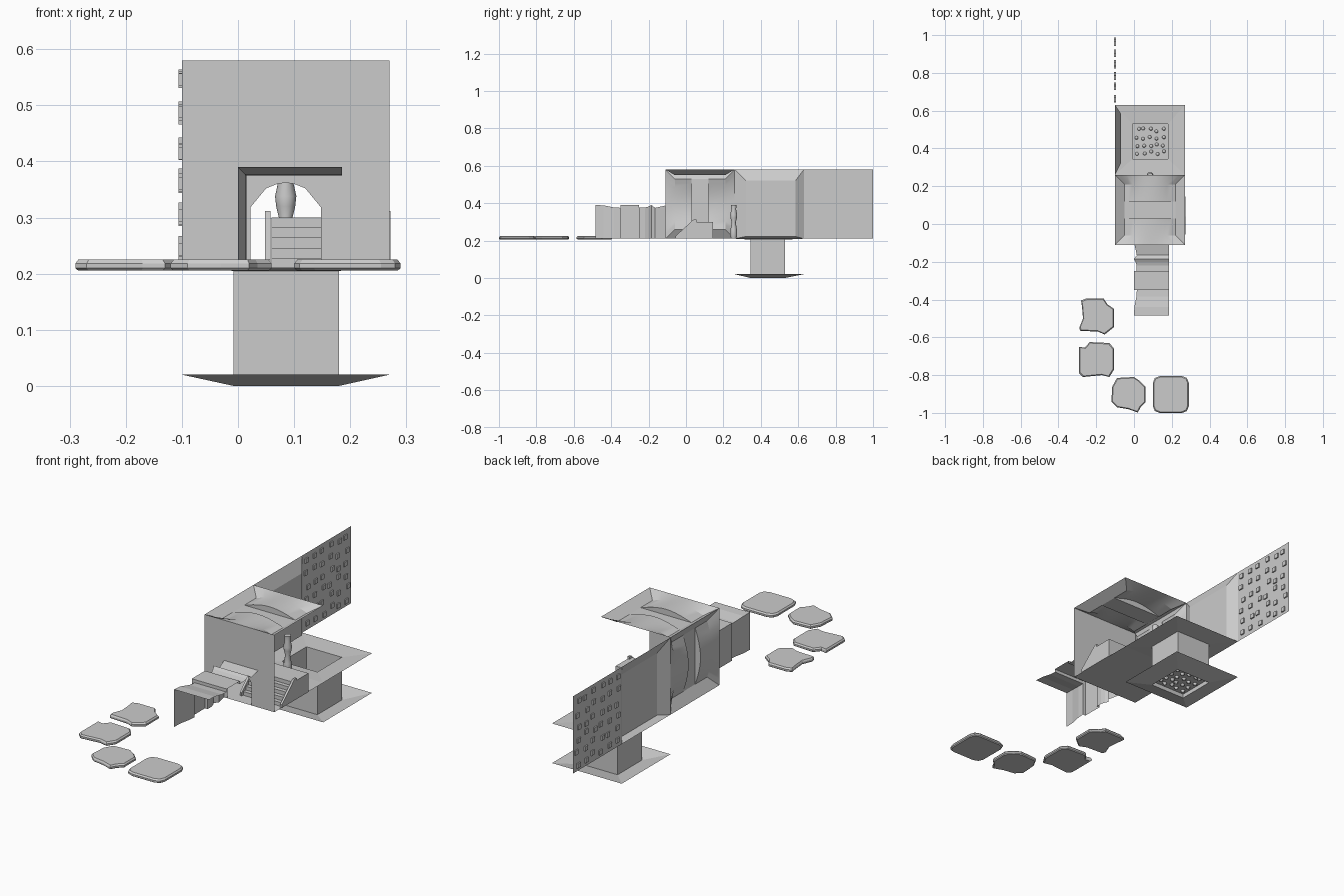
import bpy, bmesh, math, random

if "Cube" in bpy.data.objects:
    bpy.data.objects.remove(bpy.data.objects["Cube"])

random.seed(4)
X0, X1, Z0, Z1 = -0.10, 0.27, 0.21, 0.58   # tile extents
Y0, Y1, Y2, Y3 = -0.11, 0.26, 0.63, 1.0    # room boundaries along y
S = 0.37                                   # tile size


def make(name, verts, faces, smooth=None):
    me = bpy.data.meshes.new(name)
    me.from_pydata(verts, [], faces)
    ob = bpy.data.objects.new(name, me)
    bpy.context.collection.objects.link(ob)
    if smooth:
        bpy.context.view_layer.objects.active = ob
        ob.select_set(True)
        bpy.ops.object.shade_smooth_by_angle(angle=math.radians(smooth))
        ob.select_set(False)
    return ob


def rect(xa, xb, ya, yb, z):
    return [(xa, ya, z), (xb, ya, z), (xb, yb, z), (xa, yb, z)]


def loft(name, rings, cap0=False, cap1=False, closed=True, smooth=None):
    n = len(rings[0])
    verts = [p for r in rings for p in r]
    faces = [(k*n + i, k*n + (i+1) % n, (k+1)*n + (i+1) % n, (k+1)*n + i)
             for k in range(len(rings)-1) for i in range(n if closed else n-1)]
    if cap0:
        faces.append(tuple(reversed(range(n))))
    if cap1:
        faces.append(tuple(range(len(verts)-n, len(verts))))
    return make(name, verts, faces, smooth)


def prism_x(name, profile, xa, xb):
    return loft(name, [[(xa, y, z) for y, z in profile], [(xb, y, z) for y, z in profile]], True, True)


# Stepping stones: rounded outlines with chipped edges
outlines = [
    (-.2, -.49, [(-.08, .085), (-.055, .095), (.04, .095), (.06, .065), (.095, .04), (.095, -.055),
                 (.045, -.095), (.01, -.08), (-.085, -.075), (-.09, -.06), (-.07, -.01), (-.075, .05)]),
    (-.2, -.72, [(-.09, .07), (-.06, .065), (-.035, .095), (.07, .09), (.095, .06), (.095, -.05),
                 (.07, -.09), (.03, -.08), (-.07, -.09), (-.09, -.07)]),
    (-.03, -.9, [(-.085, .04), (-.06, .085), (.03, .09), (.06, .07), (.09, .04), (.09, -.045),
                 (.065, -.07), (.05, -.098), (0, -.08), (-.06, -.07), (-.09, -.04)]),
    (.195, -.9, [(-.095, .06), (-.085, .085), (-.06, .095), (.06, .095), (.085, .085), (.095, .06),
                 (.095, -.065), (.085, -.09), (.06, -.1), (-.06, -.1), (-.085, -.09), (-.095, -.065)]),
]
for i, (cx, cy, pts) in enumerate(outlines):
    pts = pts[::-1]
    rings = [[(cx + x*s, cy + y*s, z) for x, y in pts]
             for s, z in [(.95, .206), (1, .21), (1, .218), (.94, .225)]]
    loft(f"stepping_stone_{i+1}", rings, True, True)

# Entrance corridor: rippled left wall and roof, open on the right
ripple = [(-.485, 0), (-.44, .002), (-.41, .008), (-.385, .013), (-.35, .015), (-.35, 0), (-.25, 0),
          (-.25, .014), (-.22, .014), (-.20, .008), (-.185, 0), (-.165, .015), (-.11, .003)]
loft("corridor_shell", [[(d, y, Z0), (d, y, .39-d), (.185, y, .39-d)] for y, d in ripple],
     closed=False)

# Front wall with arched doorway
arch = [(.022, Z0), (.022, .318), (.05, .352), (.07, .36), (.085, .362), (.10, .36),
        (.12, .352), (.148, .318), (.148, Z0)]
m = len(arch)
verts = [(x, Y0, z) for x, z in arch]
verts += [(X0, Y0, Z0), (X0, Y0, Z1), (arch[4][0], Y0, Z1), (X1, Y0, Z1), (X1, Y0, Z0)]
make("front_wall", verts, [(m, 0, 1, 2, 3, 4, m+2, m+1), (m+4, m+3, m+2, 4, 5, 6, 7, 8)])

# First room floor
make("room_floor", rect(X0, X1, Y0, Y1, Z0), [(0, 1, 2, 3)])


# Ribbed panel: sloping frame, two arched humps and a sunken cross strip
def ribbed_panel(name, place):
    n, b, deep = 12, .05, .03
    rows = [(0, None), (b, 1), (.14, 1), (.14, 0), (.23, 0), (.23, 1), (S-b, 1), (S, None)]
    rings = []
    for v, hump in rows:
        ring = []
        for i in range(n+1):
            t = i / n
            if hump is None:
                ring.append(place(t*S, v, 0))
            else:
                ring.append(place(b + t*(S-2*b), v, deep - hump*.028*math.sin(math.pi*t)))
        rings.append(ring)
    loft(name, rings, closed=False, smooth=25)
    for k, tag in ((0, "low"), (-1, "high")):
        side = [rings[0][k], rings[1][k], rings[-2][k], rings[-1][k]]
        make(f"{name}_{tag}_edge", side, [(0, 1, 2, 3)])


ribbed_panel("ceiling", lambda u, v, d: (X0+u, Y0+v, Z1-d))
ribbed_panel("left_wall", lambda u, v, d: (X0+d, Y0+v, Z0+u))

# Stairs with a sloping side rail
steps, ya, yb = 5, -.045, .05
prof = [(ya, Z0)]
for i in range(steps):
    y = ya + (yb-ya)*i/steps
    prof += [(y, Z0 + .09*(i+1)/steps), (y + (yb-ya)/steps, Z0 + .09*(i+1)/steps)]
prof += [(.145, .30), (.145, Z0)]
prism_x("stairs", prof, .06, .265)
rail = [(ya-.01, Z0), (ya-.01, .225), (.04, .312), (.055, .312), (.055, .30), (.145, .30), (.145, Z0)]
for x, tag in ((.048, "left"), (.262, "right")):
    prism_x(f"stair_rail_{tag}", rail, x, x+.01)

# Turned post between the rooms
post = [(.21, .014), (.23, .019), (.26, .017), (.295, .011), (.32, .017), (.338, .019), (.365, .013), (.39, .015)]
loft("post", [[(.085 + r*math.cos(a*math.pi/6), .255 + r*math.sin(a*math.pi/6), z) for a in range(12)]
              for z, r in post], True, True, smooth=40)

# Second room: left wall with raised panel
def wall_ring(x, y0, y1, z0, z1):
    return [(x, y0, z0), (x, y1, z0), (x, y1, z1), (x, y0, z1)]


loft("panelled_wall", [wall_ring(X0, Y1, Y2, Z0, Z1), wall_ring(-.07, .32, .585, .222, .52)], cap1=True)

# Second room floor around the shaft, shaft walls, and lower flange
hole = (-.008, .18, .345, .53)
loft("pit_room_floor", [rect(X0, X1, Y1, Y2, Z0), rect(*hole, .205)])
loft("shaft", [rect(*hole, .008), rect(*hole, .205)])
loft("pit_flange", [rect(X0, X1, Y1, Y2, .02), rect(*hole, 0)])
loft("pit_base", [rect(*hole, 0), rect(*hole, .02)], cap1=True)

# Pebbles scattered over the pit base
bm = bmesh.new()
for i in range(5):
    for j in range(4):
        x = .02 + .033*i + random.uniform(-.008, .008)
        y = .378 + .04*j + random.uniform(-.009, .009)
        r = bmesh.ops.create_uvsphere(bm, u_segments=10, v_segments=6, radius=.01)
        bmesh.ops.translate(bm, verts=r["verts"], vec=(x, y, .018))
me = bpy.data.meshes.new("pebbles")
bm.to_mesh(me)
bm.free()
bpy.context.collection.objects.link(bpy.data.objects.new("pebbles", me))

# Far wall with small square studs poking through
make("far_wall", [(X0, Y2, Z0), (X0, Y3, Z0), (X0, Y3, Z1), (X0, Y2, Z1)], [(0, 1, 2, 3)])
bm = bmesh.new()
for i in range(6):
    for j in range(6):
        y = min(Y2 + .035 + .06*i + random.uniform(-.012, .012), .988)
        z = Z0 + .035 + .06*j + random.uniform(-.012, .012)
        r = bmesh.ops.create_cube(bm, size=1)
        bmesh.ops.scale(bm, verts=r["verts"], vec=(.012, .022, .022))
        bmesh.ops.translate(bm, verts=r["verts"], vec=(X0, y, z))
me = bpy.data.meshes.new("wall_studs")
bm.to_mesh(me)
bm.free()
bpy.context.collection.objects.link(bpy.data.objects.new("wall_studs", me))
